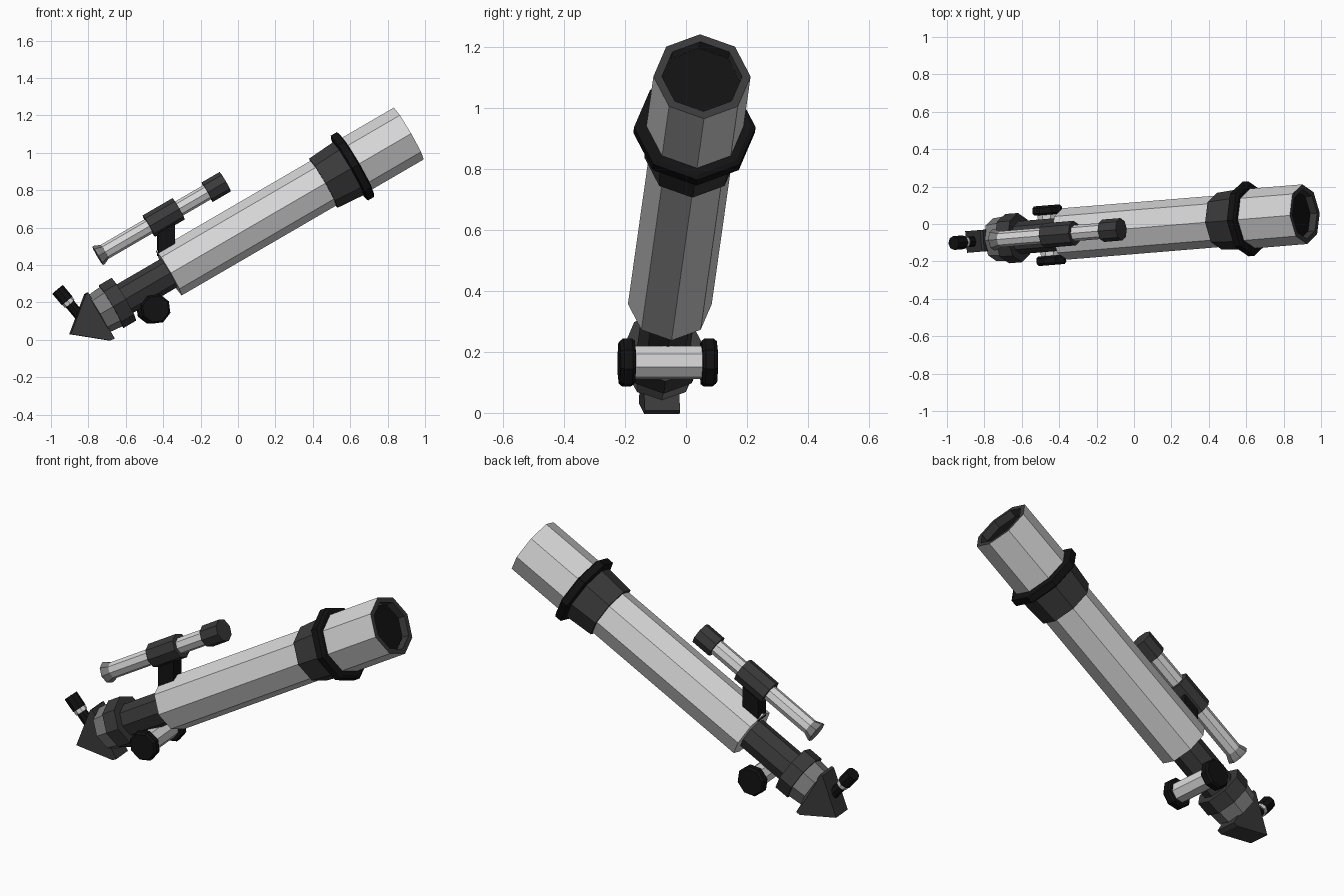
import bpy, bmesh, math
from mathutils import Matrix, Vector

if "Cube" in bpy.data.objects:
    bpy.data.objects.remove(bpy.data.objects["Cube"])

# Telescope frame: local X runs along the optical axis, origin at the tube's rear end
FRAME = (Matrix.Translation((-0.37, -0.053, 0.357))
         @ Matrix.Rotation(math.radians(4.7), 4, 'Z')
         @ Matrix.Rotation(math.radians(-30.1), 4, 'Y'))


def material(name, v):
    m = bpy.data.materials.new(name)
    m.diffuse_color = (v, v, v, 1)
    m.use_nodes = True
    m.node_tree.nodes["Principled BSDF"].inputs["Base Color"].default_value = m.diffuse_color
    return m


WHITE = material("light_paint", 0.68)
GREY = material("mid_grey", 0.2)
DARK = material("charcoal", 0.042)
BLACK = material("black", 0.006)


def finish(name, bm, mat):
    bmesh.ops.transform(bm, matrix=FRAME, verts=bm.verts)
    me = bpy.data.meshes.new(name)
    bm.to_mesh(me)
    bm.free()
    me.materials.append(mat)
    ob = bpy.data.objects.new(name, me)
    bpy.context.collection.objects.link(ob)
    return ob


def lathe(name, profile, mat, origin=(0, 0, 0), axis=(1, 0, 0), caps=True, sides=8):
    """Turn (distance, radius) points around an axis."""
    bm = bmesh.new()
    rings = []
    for u, r in profile:
        rings.append([bm.verts.new((u, r * math.cos(k * math.tau / sides),
                                    r * math.sin(k * math.tau / sides)))
                      for k in range(sides)])
    for a, b in zip(rings, rings[1:]):
        for k in range(sides):
            j = (k + 1) % sides
            bm.faces.new((a[k], a[j], b[j], b[k]))
    if caps:
        bm.faces.new(rings[0][::-1])
        bm.faces.new(rings[-1])
    rot = Vector((1, 0, 0)).rotation_difference(Vector(axis)).to_matrix().to_4x4()
    bmesh.ops.transform(bm, matrix=Matrix.Translation(origin) @ rot, verts=bm.verts)
    return finish(name, bm, mat)


def slab(name, outline, half, mat):
    """Extrude a side outline (u, w) across the local Y direction."""
    bm = bmesh.new()
    f = bm.faces.new([bm.verts.new((u, -half, w)) for u, w in outline])
    ext = bmesh.ops.extrude_face_region(bm, geom=[f])["geom"]
    bmesh.ops.translate(bm, vec=(0, 2 * half, 0),
                        verts=[g for g in ext if isinstance(g, bmesh.types.BMVert)])
    bmesh.ops.recalc_face_normals(bm, faces=bm.faces)
    return finish(name, bm, mat)


# Main tube, band and clamp ring
lathe("main_tube", [(0, 0.138), (1.0, 0.138)], WHITE)
lathe("tube_band", [(0.958, 0.152), (1.12, 0.164)], DARK)
lathe("clamp_ring", [(1.113, 0.185), (1.12, 0.2), (1.157, 0.2), (1.165, 0.185)], BLACK)

# Dew shield with recessed lens
lathe("dew_shield", [(1.15, 0.16), (1.488, 0.16)], WHITE, caps=False)
lathe("dew_shield_rim", [(1.488, 0.16), (1.488, 0.132), (1.445, 0.132)], DARK, caps=False)
lathe("front_lens", [(1.435, 0.131), (1.446, 0.131)], BLACK)

# Focuser
lathe("focuser_tube", [(-0.3, 0.088), (0.02, 0.088)], DARK)
lathe("focuser_collar", [(-0.358, 0.132), (-0.278, 0.132)], DARK)
lathe("focuser_rear_ring", [(-0.436, 0.114), (-0.35, 0.122)], GREY)
knob_at = (-0.168, 0, -0.124)
lathe("focuser_axle", [(-0.12, 0.056), (0.12, 0.056)], WHITE, knob_at, (0, 1, 0))
for side, s in (("left", 1), ("right", -1)):
    lathe("focus_knob_" + side,
          [(0.11, 0.074), (0.12, 0.082), (0.148, 0.082), (0.16, 0.072)],
          BLACK, knob_at, (0, s, 0))

# Diagonal prism and eyepiece
slab("diagonal_prism", [(-0.43, 0.128), (-0.43, -0.155), (-0.455, -0.153), (-0.622, -0.017),
                        (-0.445, 0.128)], 0.058, DARK)
ang = math.radians(100)
eye_dir = (math.cos(ang), 0, math.sin(ang))
eye_base = (-0.525, 0, 0.026)
lathe("eyepiece_tube", [(0, 0.028), (0.11, 0.028)], BLACK, eye_base, eye_dir)
lathe("eyepiece_ring", [(0.1, 0.034), (0.122, 0.034)], WHITE, eye_base, eye_dir)
lathe("eyepiece_cap", [(0.122, 0.037), (0.2, 0.037)], BLACK, eye_base, eye_dir)

# Finder scope on its stem
finder = (0, 0, 0.271)
lathe("finder_tube", [(-0.24, 0.043), (0.42, 0.043)], WHITE, finder)
lathe("finder_front_cap", [(0.395, 0.06), (0.507, 0.06)], DARK, finder)
lathe("finder_saddle", [(0.033, 0.066), (0.218, 0.066)], DARK, finder)
lathe("finder_eyepiece", [(-0.284, 0.058), (-0.272, 0.056), (-0.225, 0.036)], GREY, finder)
slab("finder_stem", [(-0.005, 0.11), (0.1, 0.11), (0.16, 0.215), (0.055, 0.215)], 0.04, BLACK)
